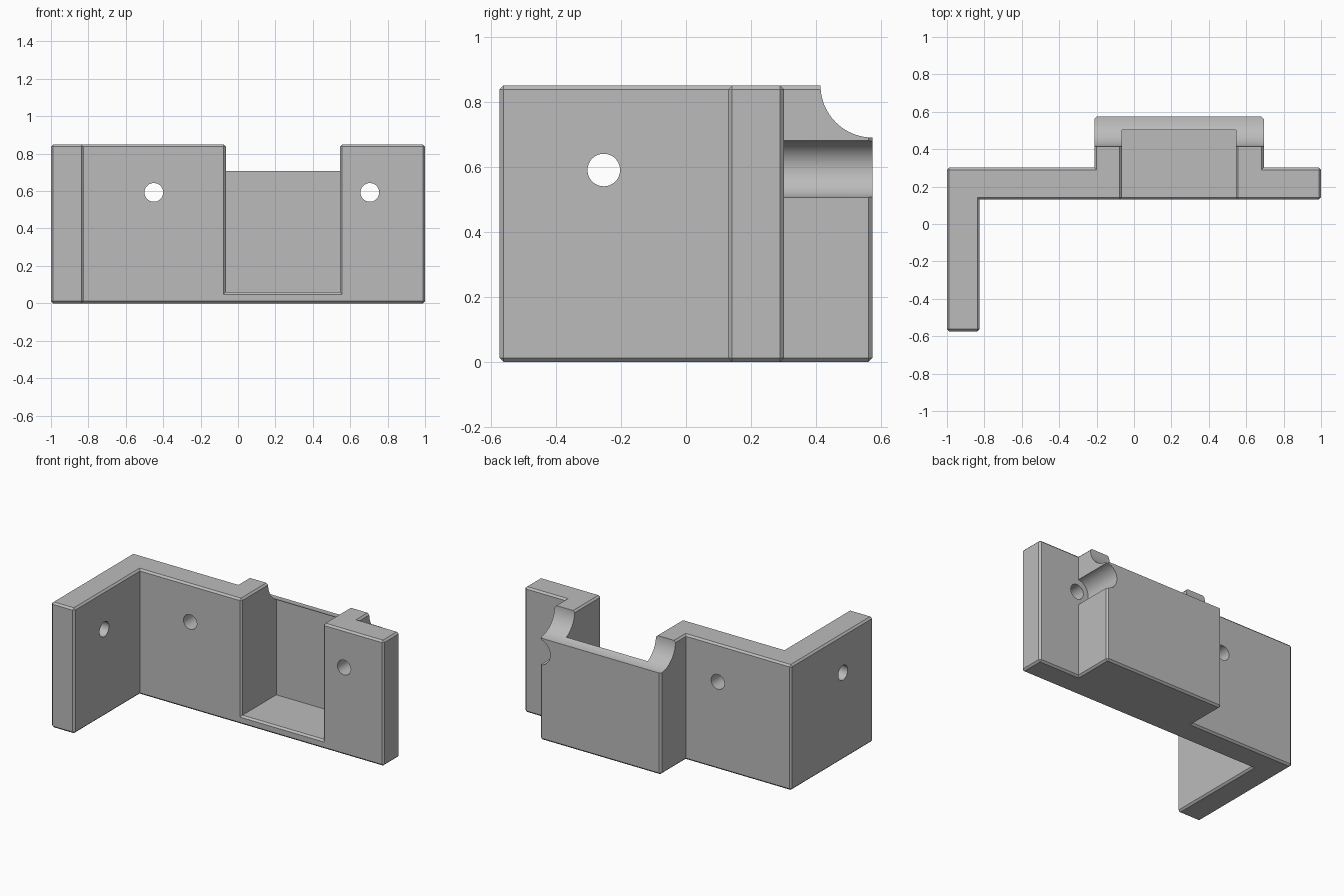
import bpy
import bmesh
import math
from mathutils import Matrix

cube = bpy.data.objects.get("Cube")
if cube:
    bpy.data.objects.remove(cube, do_unlink=True)

HEIGHT = 0.85
CHAMFER = 0.012
BACK = 0.574

grey = bpy.data.materials.new("plain_grey")
grey.use_nodes = True
colour = (0.5, 0.5, 0.5, 1)
grey.diffuse_color = colour
grey.node_tree.nodes["Principled BSDF"].inputs["Base Color"].default_value = colour


def add_object(name, bm):
    bmesh.ops.recalc_face_normals(bm, faces=bm.faces)
    mesh = bpy.data.meshes.new(name)
    bm.to_mesh(mesh)
    bm.free()
    mesh.materials.append(grey)
    obj = bpy.data.objects.new(name, mesh)
    bpy.context.collection.objects.link(obj)
    return obj


def box_cutter(name, low, high):
    bm = bmesh.new()
    bmesh.ops.create_cube(bm, size=1)
    for v in bm.verts:
        v.co = [lo if c < 0 else hi for c, lo, hi in zip(v.co, low, high)]
    return add_object(name, bm)


def cylinder_cutter(name, centre, radius, length, axis, segments=48):
    bm = bmesh.new()
    turn = Matrix.Rotation(math.pi / 2, 4, "Y" if axis == "X" else "X")
    bmesh.ops.create_cone(bm, cap_ends=True, segments=segments, radius1=radius,
                          radius2=radius, depth=length,
                          matrix=Matrix.Translation(centre) @ turn)
    return add_object(name, bm)


def cut(target, cutters):
    for cutter in cutters:
        mod = target.modifiers.new(cutter.name, "BOOLEAN")
        mod.operation = "DIFFERENCE"
        mod.solver = "EXACT"
        mod.object = cutter
    bpy.context.view_layer.update()
    depsgraph = bpy.context.evaluated_depsgraph_get()
    mesh = bpy.data.meshes.new_from_object(target.evaluated_get(depsgraph))
    target.modifiers.clear()
    target.data = mesh
    for cutter in cutters:
        bpy.data.objects.remove(cutter, do_unlink=True)


# Angled plate with the housing on its back, extruded from a plan profile
plan = [(-1, -BACK), (-0.826, -BACK), (-0.826, 0.13), (1, 0.13), (1, 0.302),
        (0.694, 0.302), (0.694, BACK), (-0.212, BACK), (-0.212, 0.302), (-1, 0.302)]
bm = bmesh.new()
base = bm.faces.new([bm.verts.new((x, y, 0)) for x, y in plan])
top = bmesh.ops.extrude_face_region(bm, geom=[base], use_keep_orig=True)["geom"]
bmesh.ops.translate(bm, vec=(0, 0, HEIGHT),
                    verts=[g for g in top if isinstance(g, bmesh.types.BMVert)])
bracket = add_object("bracket", bm)

# Pocket open to the front and the top
cut(bracket, [box_cutter("pocket", (-0.065, 0, 0.06), (0.545, 0.503, 1))])

# Chamfer on every outward edge
bm = bmesh.new()
bm.from_mesh(bracket.data)
bmesh.ops.remove_doubles(bm, verts=bm.verts, dist=0.0001)
bmesh.ops.dissolve_limit(bm, angle_limit=0.01, verts=bm.verts, edges=bm.edges)
bmesh.ops.recalc_face_normals(bm, faces=bm.faces)
edges = [e for e in bm.edges if e.is_manifold and e.calc_face_angle_signed() > 0.5]
bmesh.ops.bevel(bm, geom=edges, offset=CHAMFER, offset_type="OFFSET",
                segments=1, affect="EDGES", clamp_overlap=True)
bm.to_mesh(bracket.data)
bm.free()

# Rounded channel along the top back edge, screw holes and screw head recess
cut(bracket, [
    cylinder_cutter("channel", (0.24, BACK, HEIGHT), 0.16, 1.2, "X", 96),
    cylinder_cutter("plate_hole_right", (-0.45, 0.2, 0.593), 0.05, 0.5, "Y"),
    cylinder_cutter("plate_hole_left", (0.705, 0.2, 0.593), 0.05, 0.5, "Y"),
    cylinder_cutter("side_hole", (-0.9, -0.253, 0.59), 0.05, 0.5, "X"),
    cylinder_cutter("head_recess", (0.705, 0.502, 0.593), 0.088, 0.4, "Y"),
])

bpy.ops.object.select_all(action="DESELECT")
bracket.select_set(True)
bpy.context.view_layer.objects.active = bracket
bpy.ops.object.shade_smooth_by_angle(angle=math.radians(25))
